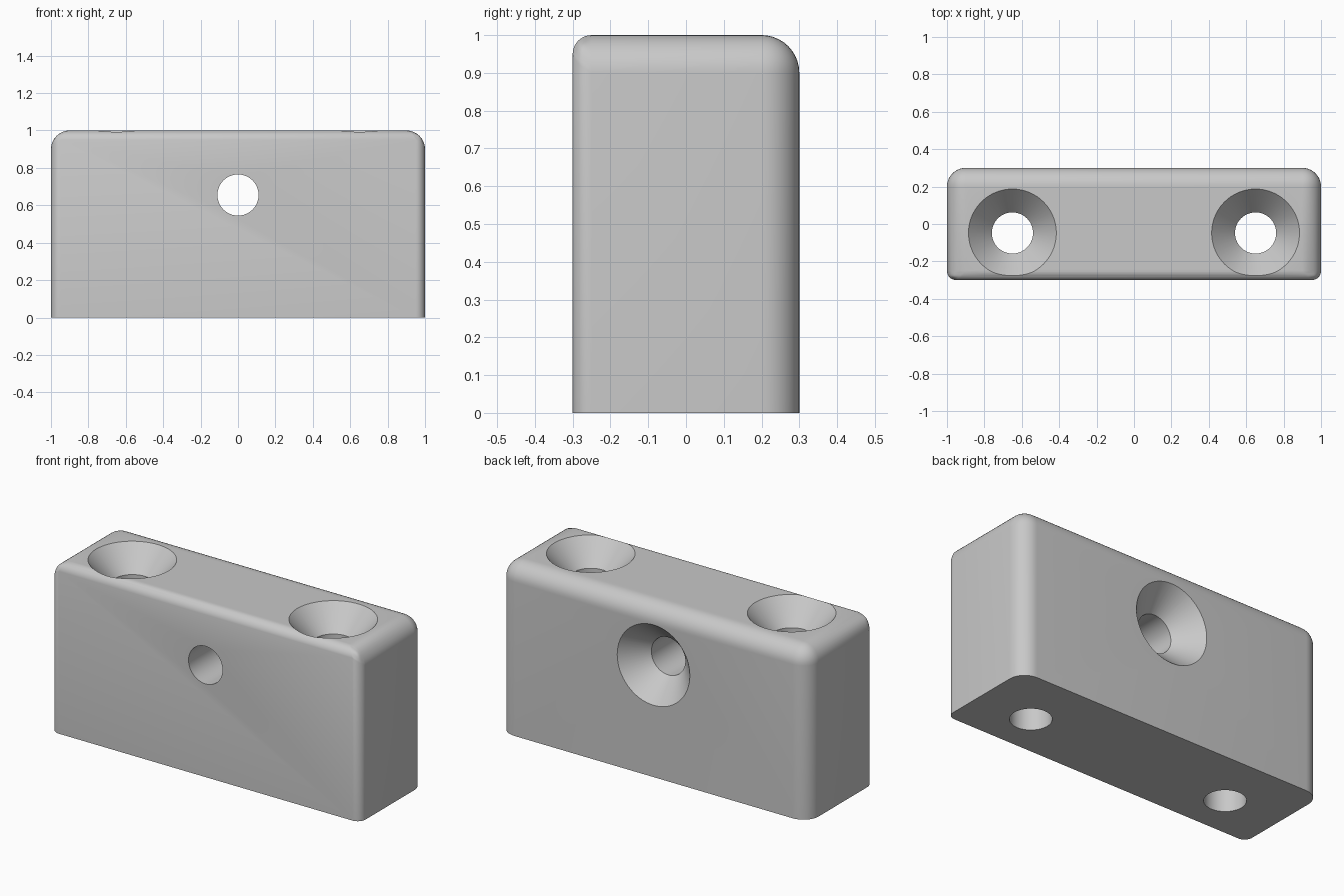
import bpy, bmesh, math
from mathutils import Matrix, Vector

cube = bpy.data.objects.get("Cube")
if cube:
    bpy.data.objects.remove(cube, do_unlink=True)

grey = bpy.data.materials.new("light grey")
grey.use_nodes = True
colour = (0.58, 0.58, 0.58, 1)
grey.diffuse_color = colour
grey.node_tree.nodes["Principled BSDF"].inputs["Base Color"].default_value = colour

LENGTH, DEPTH, HEIGHT = 2.0, 0.6, 1.0
BIG_FILLET, SMALL_FILLET = 0.1, 0.05
HOLE_R, SINK_R, SINK_DEPTH = 0.11, 0.235, 0.137


def make_object(name, bm):
    mesh = bpy.data.meshes.new(name)
    bmesh.ops.recalc_face_normals(bm, faces=bm.faces)
    bm.to_mesh(mesh)
    bm.free()
    mesh.materials.append(grey)
    obj = bpy.data.objects.new(name, mesh)
    bpy.context.collection.objects.link(obj)
    return obj


def countersink_cutter(name, location, rotation):
    """Lathed screw-hole cutter whose mouth lies at its origin, opening to +z."""
    over = 0.05
    wide = SINK_R + over * (SINK_R - HOLE_R) / SINK_DEPTH
    profile = [(0, over), (wide, over), (HOLE_R, -SINK_DEPTH), (HOLE_R, -1.2), (0, -1.2)]
    bm = bmesh.new()
    verts = [bm.verts.new((r, 0, z)) for r, z in profile]
    edges = [bm.edges.new(pair) for pair in zip(verts, verts[1:])]
    bmesh.ops.spin(bm, geom=verts + edges, cent=(0, 0, 0), axis=(0, 0, 1),
                   angle=math.tau, steps=64)
    bmesh.ops.remove_doubles(bm, verts=bm.verts, dist=1e-5)
    bm.transform(Matrix.Translation(location) @ rotation)
    obj = make_object(name, bm)
    obj.hide_render = True
    return obj


# Block, with softer front edges, larger back and side fillets, sharp base
bm = bmesh.new()
bmesh.ops.create_cube(bm, size=1)
bm.transform(Matrix.Translation((0, 0, HEIGHT / 2)) @ Matrix.Diagonal((LENGTH, DEPTH, HEIGHT, 1)))
weight = bm.edges.layers.float.new("bevel_weight_edge")
for edge in bm.edges:
    mid = (edge.verts[0].co + edge.verts[1].co) / 2
    if mid.z > 0.01:
        edge[weight] = SMALL_FILLET / BIG_FILLET if mid.y < -0.01 else 1
block = make_object("mounting_block", bm)

bevel = block.modifiers.new("fillets", "BEVEL")
bevel.limit_method = "WEIGHT"
bevel.width = BIG_FILLET
bevel.segments = 10
bevel.use_clamp_overlap = False

# Two vertical screw holes and one through the back
upright = Matrix.Identity(4)
backward = Matrix.Rotation(-math.pi / 2, 4, "X")
cutters = [
    countersink_cutter("left_hole_cutter", Vector((0.65, -0.048, HEIGHT)), upright),
    countersink_cutter("right_hole_cutter", Vector((-0.65, -0.048, HEIGHT)), upright),
    countersink_cutter("back_hole_cutter", Vector((0, DEPTH / 2, 0.655)), backward),
]
for cutter in cutters:
    cut = block.modifiers.new(cutter.name, "BOOLEAN")
    cut.operation = "DIFFERENCE"
    cut.solver = "EXACT"
    cut.object = cutter

# Apply the modifiers, drop the cutters and shade smoothly
bpy.ops.object.select_all(action="DESELECT")
block.select_set(True)
bpy.context.view_layer.objects.active = block
for name in [m.name for m in block.modifiers]:
    bpy.ops.object.modifier_apply(modifier=name)
for cutter in cutters:
    bpy.data.objects.remove(cutter, do_unlink=True)
bpy.ops.object.shade_smooth_by_angle(angle=math.radians(30))
